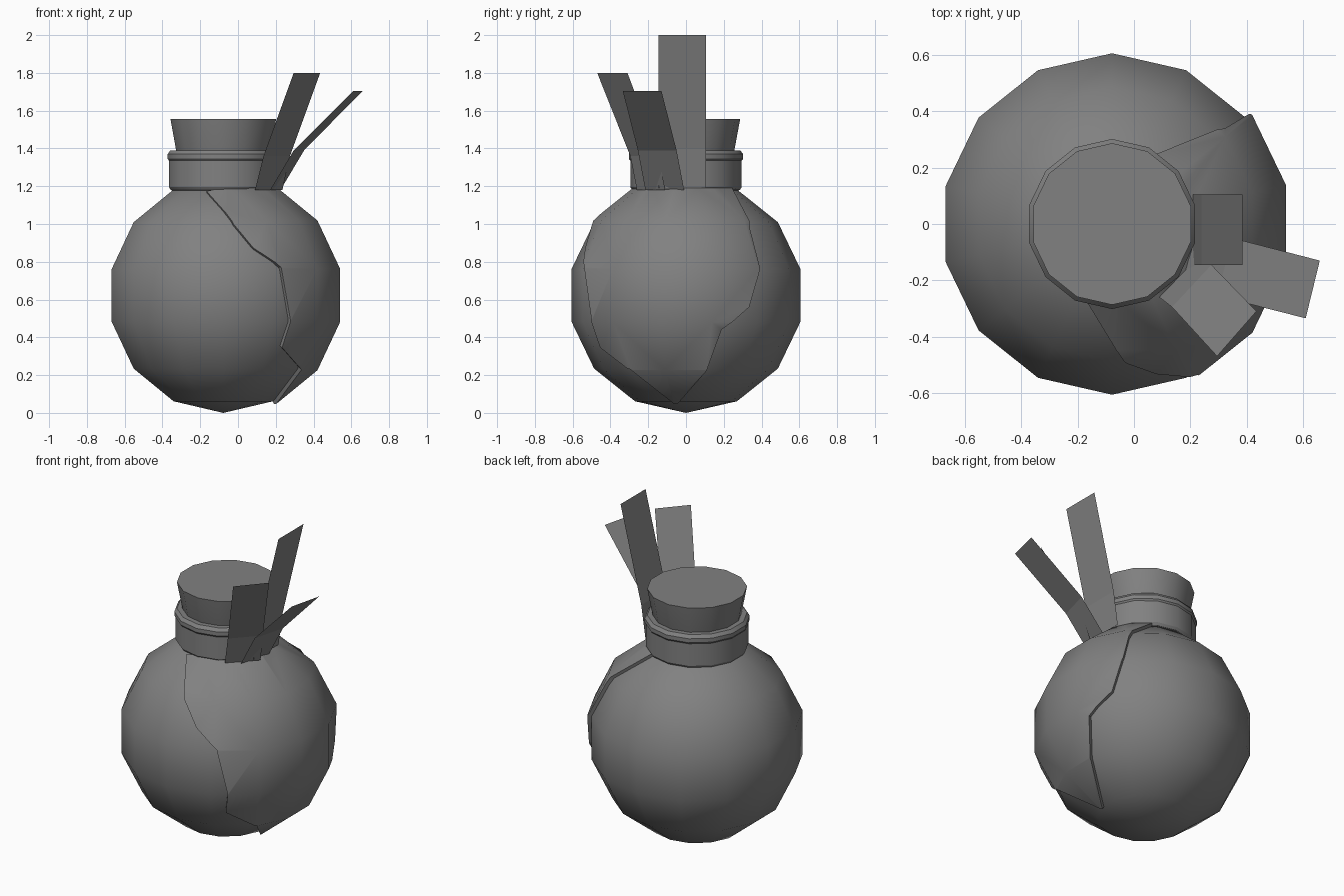
import bpy, bmesh, math
from mathutils import Vector

cube = bpy.data.objects.get("Cube")
if cube:
    bpy.data.objects.remove(cube, do_unlink=True)

SIDES = 14
R = 0.622
CENTRE = Vector((-0.078, 0, R))

grey = bpy.data.materials.new("plain_grey")
grey.use_nodes = True
grey.diffuse_color = (0.22, 0.22, 0.22, 1)
grey.node_tree.nodes["Principled BSDF"].inputs["Base Color"].default_value = (0.22, 0.22, 0.22, 1)


def finish(name, bm):
    mesh = bpy.data.meshes.new(name)
    bm.to_mesh(mesh)
    bm.free()
    obj = bpy.data.objects.new(name, mesh)
    bpy.context.collection.objects.link(obj)
    mesh.materials.append(grey)
    return obj


def smooth(obj):
    bpy.ops.object.select_all(action='DESELECT')
    obj.select_set(True)
    bpy.context.view_layer.objects.active = obj
    bpy.ops.object.shade_smooth_by_angle(angle=math.radians(30))


def lathe(name, profile, cap=False):
    """Turn (radius, height) points around the bottle axis."""
    bm = bmesh.new()
    rings = []
    for r, z in profile:
        ring = []
        for i in range(SIDES):
            a = math.pi / 2 + math.tau * i / SIDES
            ring.append(bm.verts.new((CENTRE.x + r * math.cos(a), r * math.sin(a), z)))
        rings.append(ring)
    for low, high in zip(rings, rings[1:]):
        for i in range(SIDES):
            j = (i + 1) % SIDES
            bm.faces.new((low[i], low[j], high[j], high[i]))
    if cap:
        bm.faces.new(rings[-1])
        bm.faces.new(rings[0][::-1])
    bmesh.ops.remove_doubles(bm, verts=bm.verts, dist=0.0001)
    bmesh.ops.dissolve_degenerate(bm, edges=bm.edges, dist=0.0001)
    bmesh.ops.recalc_face_normals(bm, faces=bm.faces)
    return finish(name, bm)


def ball(name, scale=1.0):
    steps = SIDES // 2
    angles = [math.pi * i / steps for i in range(steps + 1)]
    return lathe(name, [(R * scale * math.sin(a), R - R * scale * math.cos(a)) for a in angles])


# Round body, neck and stopper
smooth(ball("round_body"))
smooth(lathe("neck", [(0.26, 1.17), (0.285, 1.18), (0.295, 1.195), (0.295, 1.335), (0.302, 1.345),
                      (0.302, 1.37), (0.287, 1.39), (0.24, 1.39)], cap=True))
smooth(lathe("stopper", [(0.25, 1.37), (0.256, 1.39), (0.287, 1.557)], cap=True))

# Broken outline, as directions from the body centre: front edge (x, z), back edge (y, z)
front = [(-0.18, 1.17), (-0.04, 1.0), (0.07, 0.88), (0.21, 0.77), (0.265, 0.49),
         (0.225, 0.34), (0.315, 0.235)]
back = [(-0.05, 0.055), (0.1, 0.22), (0.19, 0.44), (0.34, 0.56), (0.385, 0.77), (0.34, 0.97)]
outline = []
for x, z in front:
    dx, dz = x - CENTRE.x, z - R
    outline.append(Vector((dx, -math.sqrt(R * R - dx * dx - dz * dz), dz)))
for y, z in back:
    dz = z - R
    outline.append(Vector((math.sqrt(R * R - y * y - dz * dz), y, dz)))
for degrees in (62, 25, -13, -50, -88):
    a = math.radians(degrees)
    outline.append(Vector((0.27 * math.cos(a), 0.27 * math.sin(a), 0.56)))

# Cutter that flares out from the body centre along the outline
bm = bmesh.new()
hub = Vector((0.6, -0.08, 0.1))
inner = [bm.verts.new(CENTRE + p * 0.93) for p in outline]
outer = [bm.verts.new(CENTRE + p * 2) for p in outline]
hub_in, hub_out = bm.verts.new(CENTRE + hub * 0.93), bm.verts.new(CENTRE + hub * 2)
for i in range(len(outline)):
    j = (i + 1) % len(outline)
    bm.faces.new((inner[i], inner[j], outer[j], outer[i]))
    bm.faces.new((inner[j], inner[i], hub_in))
    bm.faces.new((outer[i], outer[j], hub_out))
bmesh.ops.recalc_face_normals(bm, faces=bm.faces)
cutter = finish("shard_cutter", bm)
cutter.hide_render = True

# Loose shard standing slightly off the body
shard = ball("broken_shard", 1.022)
cut = shard.modifiers.new("cut", 'BOOLEAN')
cut.operation = 'INTERSECT'
cut.solver = 'EXACT'
cut.object = cutter
bpy.ops.object.select_all(action='DESELECT')
shard.select_set(True)
bpy.context.view_layer.objects.active = shard
bpy.ops.object.modifier_apply(modifier="cut")
bpy.data.objects.remove(cutter, do_unlink=True)
for v in shard.data.vertices:
    v.co.x += 0.014
smooth(shard)


def strip(name, edges):
    """Thin bent sheet through pairs of edge points."""
    bm = bmesh.new()
    rows = [[bm.verts.new(p) for p in pair] for pair in edges]
    for low, high in zip(rows, rows[1:]):
        bm.faces.new((low[0], low[1], high[1], high[0]))
    finish(name, bm)


# Paper strips tucked beside the neck
strip("tall_strip", [((0.21, -0.145, 1.19), (0.21, 0.105, 1.19)),
                     ((0.24, -0.145, 1.4), (0.24, 0.105, 1.4)),
                     ((0.385, -0.145, 2), (0.385, 0.105, 2))])
strip("front_strip", [((0.09, -0.26, 1.18), (0.235, -0.11, 1.18)),
                      ((0.135, -0.295, 1.36), (0.275, -0.145, 1.36)),
                      ((0.295, -0.47, 1.8), (0.435, -0.31, 1.8))])
strip("low_strip", [((0.17, -0.215, 1.18), (0.225, -0.01, 1.18)),
                    ((0.295, -0.255, 1.39), (0.35, -0.05, 1.39)),
                    ((0.61, -0.335, 1.705), (0.66, -0.13, 1.705))])
